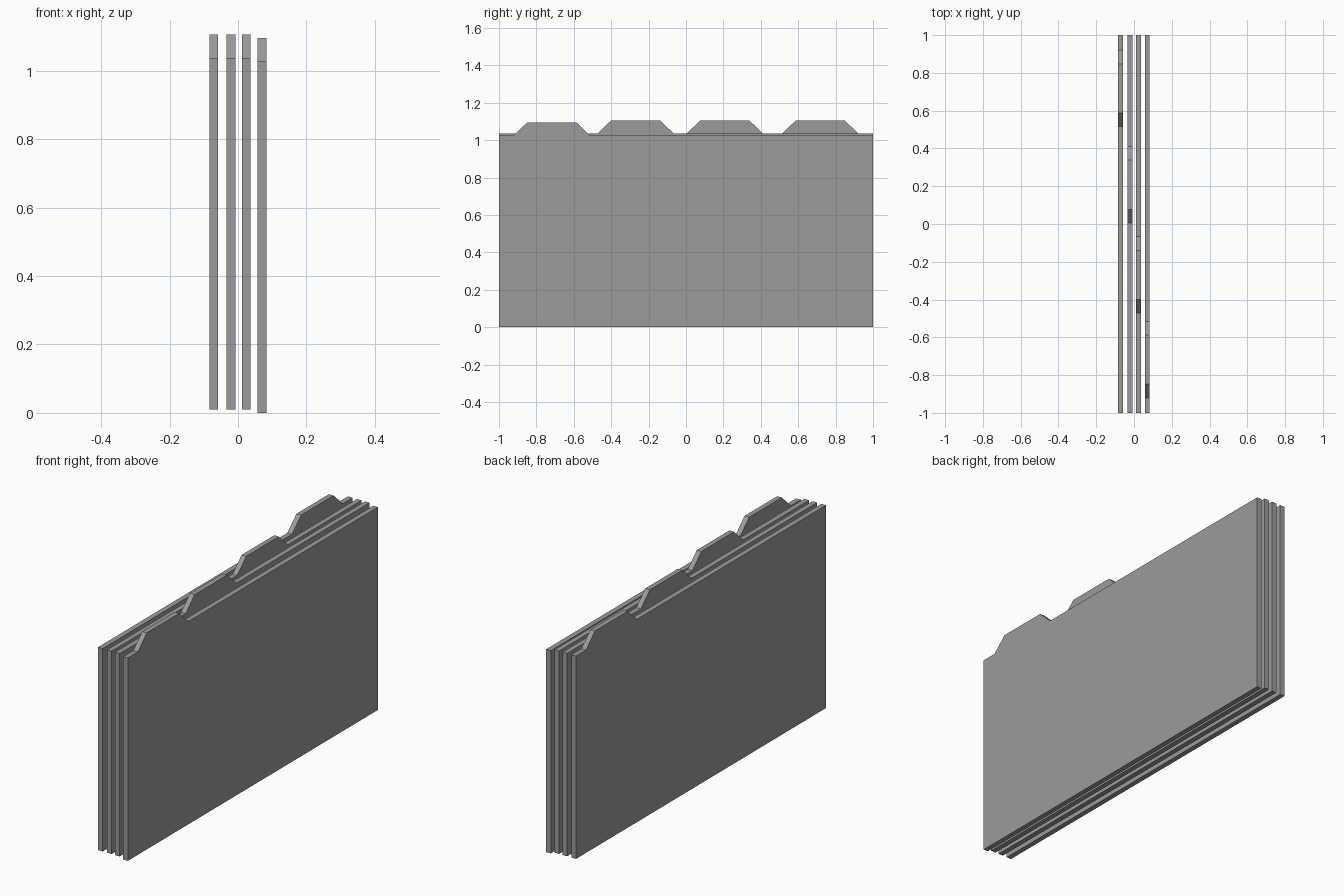
import bpy
import bmesh

if "Cube" in bpy.data.objects:
    bpy.data.objects.remove(bpy.data.objects["Cube"], do_unlink=True)

# Single grey card colour
grey = bpy.data.materials.new("card_grey")
grey.use_nodes = True
colour = (0.33, 0.33, 0.33, 1)
grey.diffuse_color = colour
grey.node_tree.nodes["Principled BSDF"].inputs["Base Color"].default_value = colour

THICKNESS = 0.026
HEIGHT = 1.027
TAB_HEIGHT = 0.069
TAB_WIDTH = 0.405
SLOPE = 0.072


def divider(name, x, z, tab_start):
    """Upright card with one sloped tab on its top edge."""
    tab_end = tab_start + TAB_WIDTH
    top = HEIGHT + TAB_HEIGHT
    outline = [(-1, 0), (1, 0), (1, HEIGHT), (tab_end, HEIGHT),
               (tab_end - SLOPE, top), (tab_start + SLOPE, top),
               (tab_start, HEIGHT), (-1, HEIGHT)]
    bm = bmesh.new()
    face = bm.faces.new([bm.verts.new((-THICKNESS / 2, y, h)) for y, h in outline])
    side = bmesh.ops.extrude_face_region(bm, geom=[face])
    moved = [v for v in side["geom"] if isinstance(v, bmesh.types.BMVert)]
    bmesh.ops.translate(bm, verts=moved, vec=(THICKNESS, 0, 0))
    bmesh.ops.recalc_face_normals(bm, faces=bm.faces)
    mesh = bpy.data.meshes.new(name)
    bm.to_mesh(mesh)
    bm.free()
    mesh.materials.append(grey)
    card = bpy.data.objects.new(name, mesh)
    card.location = (x, 0, z)
    bpy.context.collection.objects.link(card)


# Row of dividers with staggered tabs; the left one sits slightly lower
divider("divider_right", -0.071, 0.01, 0.515)
divider("divider_inner_right", -0.021, 0.01, 0.005)
divider("divider_inner_left", 0.024, 0.01, -0.472)
divider("divider_left", 0.07, 0, -0.92)
